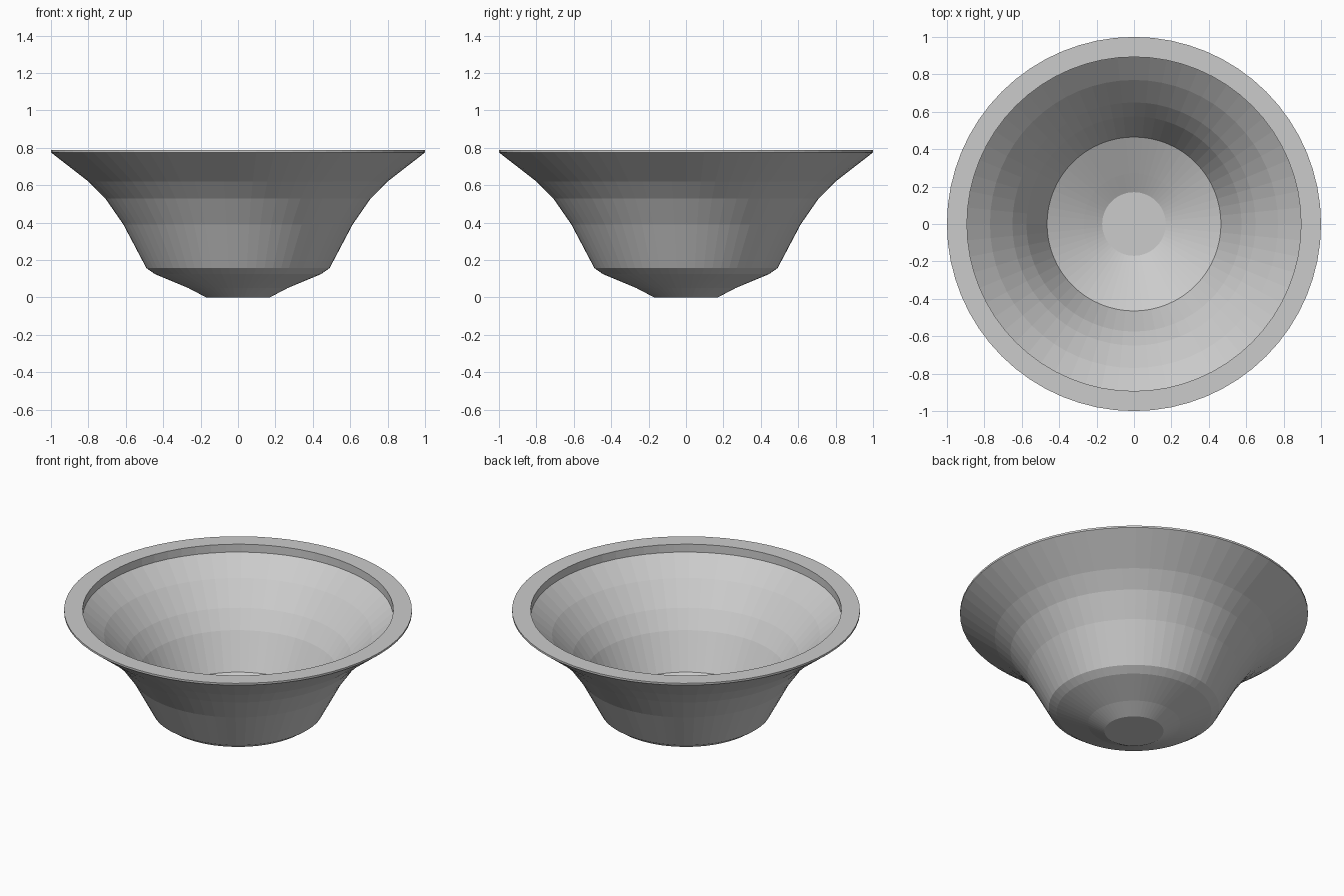
import bpy, bmesh, math

if "Cube" in bpy.data.objects:
    bpy.data.objects.remove(bpy.data.objects["Cube"])

SIDES = 64

# Closed wall section (radius, height): outside going up, over the rim, inside going down
OUTER = [(0.17, 0), (0.265, 0.05), (0.445, 0.125), (0.49, 0.157), (0.613, 0.39),
         (0.71, 0.53), (0.80, 0.62), (1.0, 0.775), (1.0, 0.787)]
INNER = [(0.893, 0.787), (0.893, 0.737), (0.77, 0.63), (0.65, 0.497), (0.575, 0.39),
         (0.465, 0.175), (0.27, 0.08), (0.17, 0.03)]


def lathe(name, profile, material):
    """Revolve a profile about z and cap both ends with flat discs."""
    bm = bmesh.new()
    rings = [[bm.verts.new((r * math.cos(2 * math.pi * i / SIDES),
                            r * math.sin(2 * math.pi * i / SIDES), z))
              for i in range(SIDES)] for r, z in profile]
    for a, b in zip(rings, rings[1:]):
        for i in range(SIDES):
            j = (i + 1) % SIDES
            bm.faces.new((a[i], a[j], b[j], b[i]))
    bm.faces.new(rings[0][::-1])   # foot underside
    bm.faces.new(rings[-1])        # inside floor
    bmesh.ops.recalc_face_normals(bm, faces=bm.faces)
    mesh = bpy.data.meshes.new(name)
    bm.to_mesh(mesh)
    bm.free()
    mesh.materials.append(material)
    obj = bpy.data.objects.new(name, mesh)
    bpy.context.collection.objects.link(obj)
    return obj


grey = bpy.data.materials.new("light_grey")
grey.diffuse_color = (0.6, 0.6, 0.6, 1)
grey.use_nodes = True
grey.node_tree.nodes["Principled BSDF"].inputs["Base Color"].default_value = grey.diffuse_color

# Bowl with flared rim, stepped inner lip and small flat foot
lathe("bowl", OUTER + INNER, grey)
